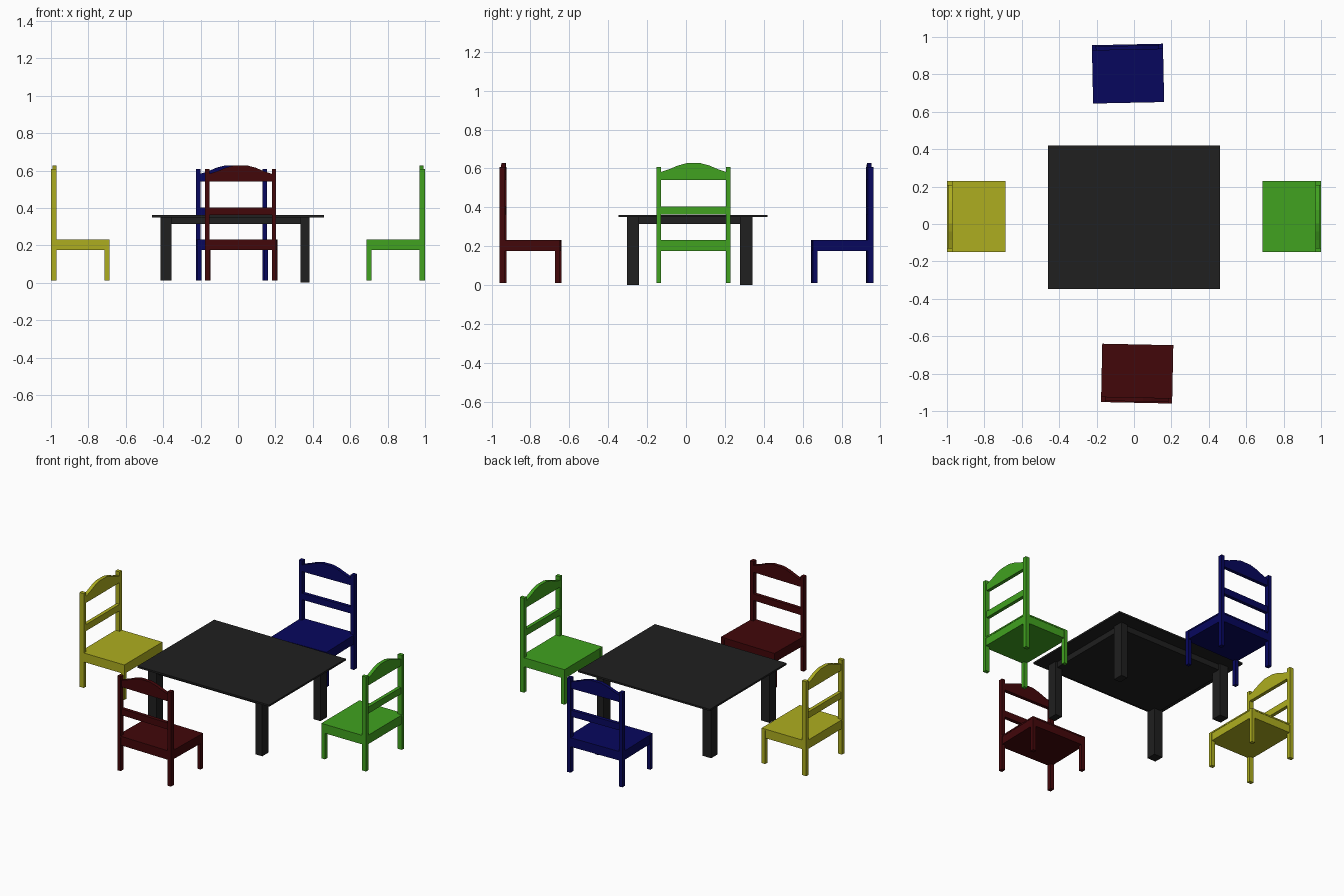
import bpy
import bmesh
from math import radians
from mathutils import Matrix

cube = bpy.data.objects.get("Cube")
if cube:
    bpy.data.objects.remove(cube, do_unlink=True)


def material(name, rgb):
    mat = bpy.data.materials.new(name)
    mat.use_nodes = True
    mat.diffuse_color = (*rgb, 1)
    mat.node_tree.nodes["Principled BSDF"].inputs["Base Color"].default_value = (*rgb, 1)
    return mat


def finish(name, bm, mat, place):
    bmesh.ops.recalc_face_normals(bm, faces=bm.faces)
    mesh = bpy.data.meshes.new(name)
    bm.to_mesh(mesh)
    bm.free()
    mesh.materials.append(mat)
    obj = bpy.data.objects.new(name, mesh)
    obj.matrix_world = place
    bpy.context.collection.objects.link(obj)


def box(name, xs, ys, zs, mat, place=Matrix()):
    """Box given by its extents along each axis."""
    bm = bmesh.new()
    bmesh.ops.create_cube(bm, size=1)
    for v in bm.verts:
        for i, (lo, hi) in enumerate((xs, ys, zs)):
            v.co[i] = lo if v.co[i] < 0 else hi
    finish(name, bm, mat, place)


def crest(name, half, ys, bottom, mat, place):
    """Arched top rail: half profile mirrored, then extruded in depth."""
    arch = [(half, 0.582), (0.125, 0.596), (0.08, 0.615), (0.035, 0.627)]
    outline = [(-half, bottom), (half, bottom)] + arch + [(-x, z) for x, z in reversed(arch)]
    bm = bmesh.new()
    face = bm.faces.new([bm.verts.new((x, ys[0], z)) for x, z in outline])
    ext = bmesh.ops.extrude_face_region(bm, geom=[face])
    moved = [g for g in ext["geom"] if isinstance(g, bmesh.types.BMVert)]
    bmesh.ops.translate(bm, verts=moved, vec=(0, ys[1] - ys[0], 0))
    finish(name, bm, mat, place)


def chair(colour, mat, x, y, angle):
    """Chair whose back is on its local +y side."""
    place = Matrix.Translation((x, y, 0)) @ Matrix.Rotation(radians(angle), 4, "Z")
    w, d, post, floor = 0.19, 0.156, 0.023, 0.011
    inner = w - post
    back = d - 0.029
    rail = (back, d - 0.007)

    # Legs and back posts
    for side, s in (("left", 1), ("right", -1)):
        xs = sorted((s * inner, s * w))
        box(f"{colour}_{side}_back_post", xs, (back, d), (floor, 0.607), mat, place)
        box(f"{colour}_{side}_front_leg", xs, (-d, -d + 0.025), (floor, 0.223), mat, place)

    # Seat on a solid, slightly inset base
    inset = 0.002
    box(f"{colour}_seat", (-w, w), (-d, d), (0.223, 0.232), mat, place)
    box(f"{colour}_seat_base", (-w + inset, w - inset), (-d + inset, d - inset),
        (0.174, 0.223), mat, place)

    # Backrest
    box(f"{colour}_middle_rail", (-inner, inner), rail, (0.362, 0.403), mat, place)
    crest(f"{colour}_crest_rail", inner, rail, 0.54, mat, place)


# Four chairs around the table
chair("green", material("leaf green", (0.052, 0.36, 0.014)), 0.844, 0.039, -90)
chair("yellow", material("olive yellow", (0.42, 0.42, 0.014)), -0.844, 0.039, 90)
chair("blue", material("navy blue", (0.002, 0.002, 0.11)), -0.032, 0.804, 1.2)
chair("red", material("dark red", (0.054, 0.002, 0.003)), 0.017, -0.8, 178.8)

# Table
black = material("charcoal", (0.014, 0.014, 0.014))
under = 0.35
box("table_top", (-0.46, 0.46), (-0.347, 0.419), (under, 0.361), black)
leg_x = {"right": (-0.415, -0.355, 0.011), "left": (0.335, 0.382, 0)}
leg_y = {"front": (-0.304, -0.242), "back": (0.277, 0.342)}
for side, (x0, x1, foot) in leg_x.items():
    for end, ys in leg_y.items():
        box(f"table_{end}_{side}_leg", (x0, x1), ys, (foot, under), black)

# Solid table base between the legs
box("table_base", (-0.4, 0.37), (-0.29, 0.33), (0.314, under), black)
